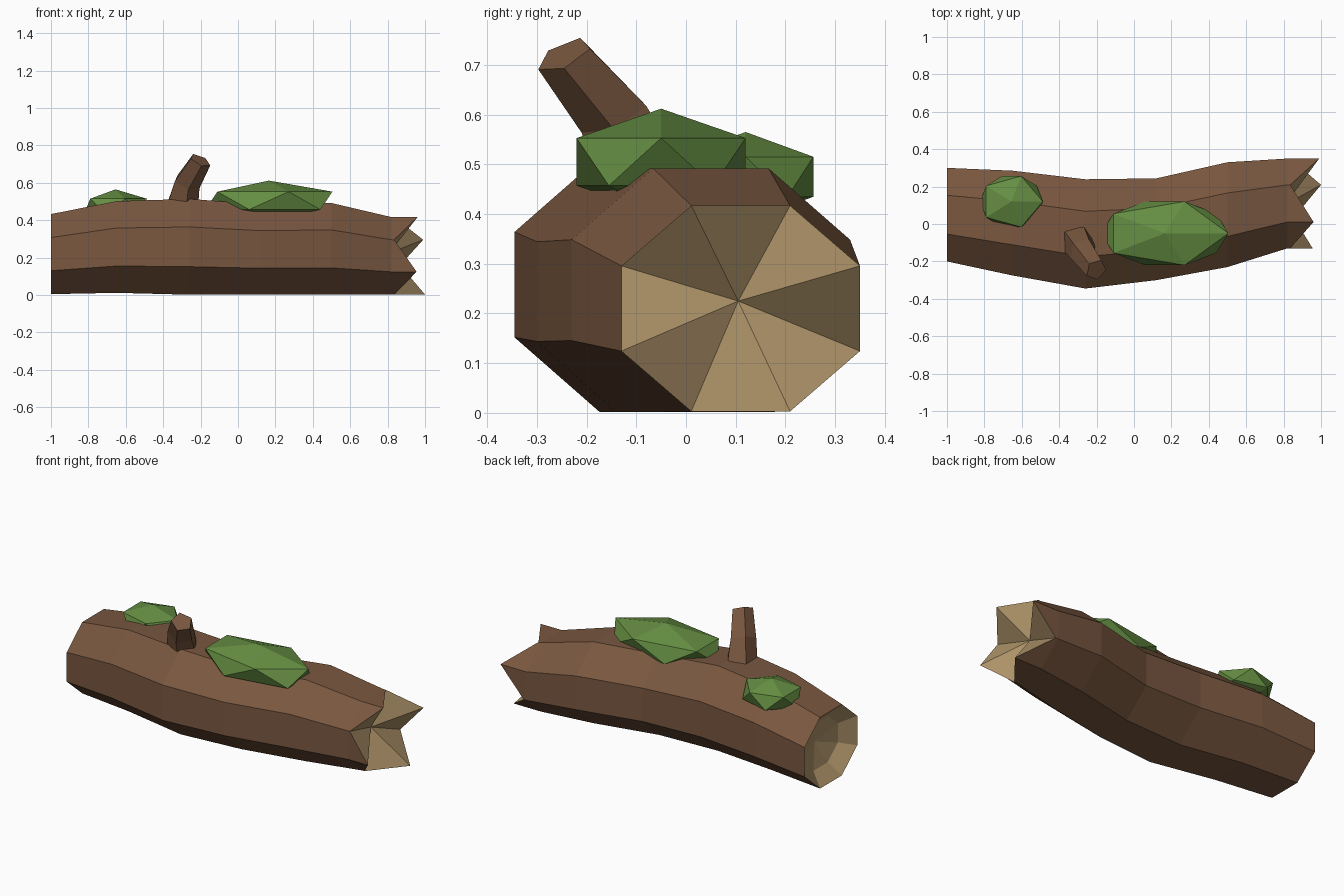
import bpy, bmesh
from math import cos, sin, pi
from mathutils import Vector

if "Cube" in bpy.data.objects:
    bpy.data.objects.remove(bpy.data.objects["Cube"])


def material(name, rgb):
    m = bpy.data.materials.new(name)
    m.diffuse_color = (*rgb, 1)
    m.use_nodes = True
    m.node_tree.nodes["Principled BSDF"].inputs["Base Color"].default_value = m.diffuse_color
    return m


bark = material("bark", (0.19, 0.095, 0.05))
wood = material("cut_wood", (0.42, 0.29, 0.14))
green = material("moss_green", (0.13, 0.27, 0.055))


def finish(bm, name, *mats):
    bmesh.ops.recalc_face_normals(bm, faces=bm.faces)
    me = bpy.data.meshes.new(name)
    bm.to_mesh(me)
    bm.free()
    for m in mats:
        me.materials.append(m)
    ob = bpy.data.objects.new(name, me)
    bpy.context.collection.objects.link(ob)
    return ob


def bridge(bm, a, b, mat=0):
    n = len(a)
    for i in range(n):
        bm.faces.new((a[i], a[(i + 1) % n], b[(i + 1) % n], b[i])).material_index = mat


def fan(bm, ring, centre, mat=0):
    c = bm.verts.new(centre)
    for i in range(len(ring)):
        bm.faces.new((ring[i], ring[(i + 1) % len(ring)], c)).material_index = mat


def octagon(bm, x, yc, ry, zc, rz):
    k = 1 / cos(pi / 8)
    return [bm.verts.new((x, yc + ry * k * cos(pi / 8 + i * pi / 4),
                          zc + rz * k * sin(pi / 8 + i * pi / 4))) for i in range(8)]


# Bent eight-sided trunk: x, y centre, y radius, z centre, z radius
stations = [(-1, 0.05, 0.25, 0.219, 0.214), (-0.65, 0.005, 0.28, 0.257, 0.245),
            (-0.26, -0.053, 0.292, 0.258, 0.256), (0.12, -0.028, 0.272, 0.244, 0.242),
            (0.5, 0.05, 0.28, 0.247, 0.245), (0.82, 0.11, 0.24, 0.21, 0.207)]
bm = bmesh.new()
rings = [octagon(bm, *s) for s in stations]
for a, b in zip(rings, rings[1:]):
    bridge(bm, a, b)

# Splintered right end: alternate vertices pulled out into spikes
spikes = octagon(bm, 0.835, *stations[-1][1:])
for i, x in ((0, 0.99), (2, 0.96), (4, 0.955), (6, 1.0)):
    spikes[i].co.x = x
bridge(bm, rings[-1], spikes)
fan(bm, spikes, (0.81, 0.105, 0.225), 1)

# Hollowed left end
inner = octagon(bm, -0.93, 0.05, 0.165, 0.219, 0.14)
bridge(bm, rings[0], inner, 1)
fan(bm, inner, (-0.89, 0.05, 0.219), 1)
finish(bm, "log_trunk", bark, wood)

# Five-sided broken branch
bm = bmesh.new()
prev = None
for centre, axis, r in (((-0.31, -0.075, 0.45), (0.1, -0.2, 1), 0.095),
                        ((-0.275, -0.145, 0.60), (0.35, -0.4, 0.8), 0.075),
                        ((-0.202, -0.245, 0.72), (0.4, -0.4, 0.8), 0.06)):
    n = Vector(axis).normalized()
    u = Vector((0, 1, 0)).cross(n).normalized()
    v = n.cross(u)
    ring = [bm.verts.new(Vector(centre) + r * (u * cos(t) + v * sin(t)))
            for t in (2 * pi * i / 5 for i in range(5))]
    if prev:
        bridge(bm, prev, ring)
    else:
        bm.faces.new(ring)
    prev = ring
bm.faces.new(prev)
finish(bm, "branch_stub", bark)

# Moss clumps: flattened icosahedra
for name, loc, scale in (("moss_large", (0.165, -0.05, 0.505), (0.38, 0.2, 0.107)),
                         ("moss_small", (-0.655, 0.12, 0.475), (0.187, 0.16, 0.09))):
    bm = bmesh.new()
    bmesh.ops.create_icosphere(bm, subdivisions=1, radius=1)
    bmesh.ops.scale(bm, vec=scale, verts=bm.verts)
    bmesh.ops.translate(bm, vec=loc, verts=bm.verts)
    finish(bm, name, green)
